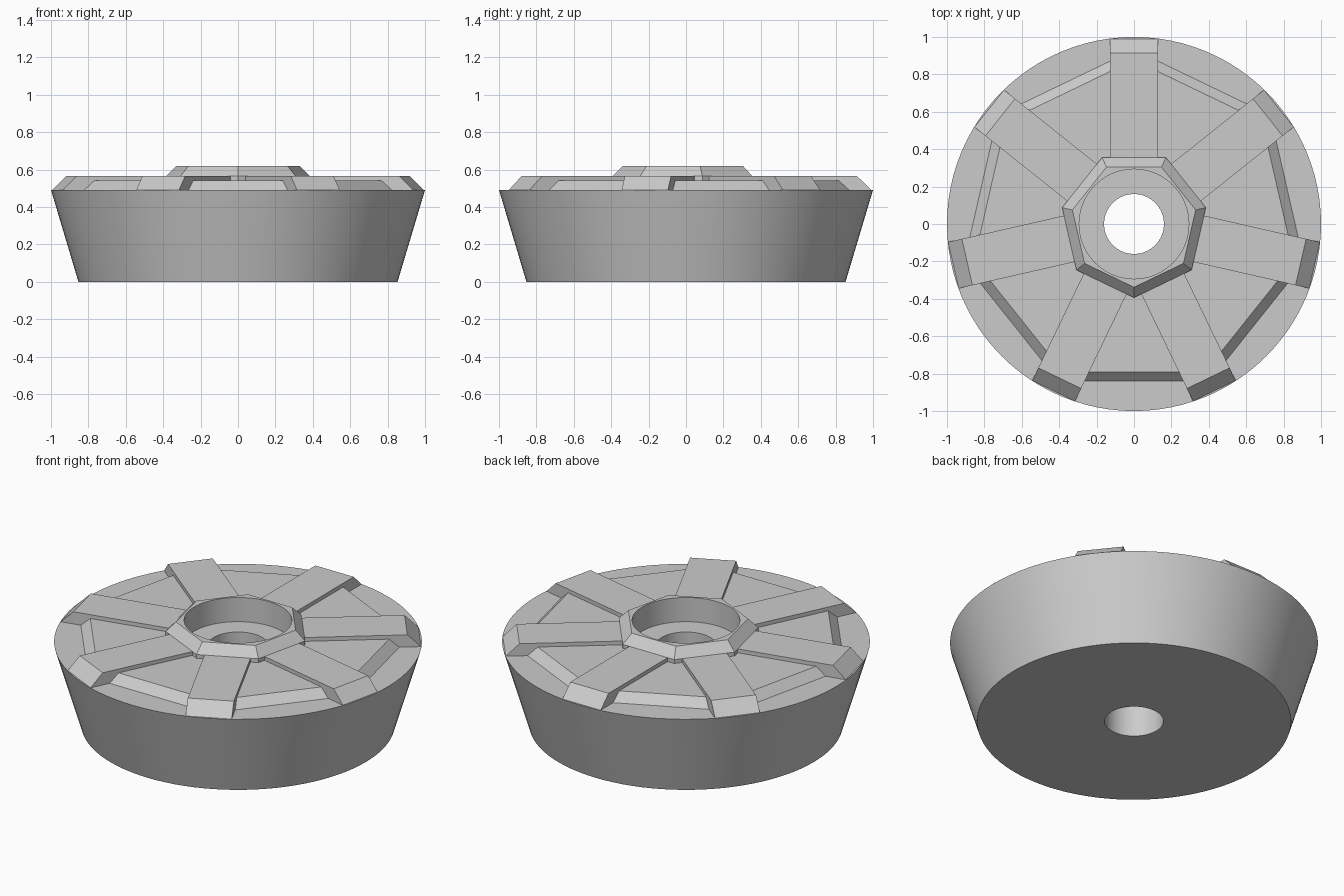
import bpy
import bmesh
from math import cos, sin, tan, pi, radians
from mathutils import Matrix, Vector

if "Cube" in bpy.data.objects:
    bpy.data.objects.remove(bpy.data.objects["Cube"], do_unlink=True)

COUNT = 7
SEGMENTS = 96
DECK, WEDGE_TOP, SPOKE_TOP, HUB_TOP = 0.492, 0.542, 0.565, 0.62
BORE, COUNTERBORE, POCKET_FLOOR = 0.16, 0.293, 0.475
SPOKE_HALF = 0.127

grey = bpy.data.materials.new("plain_grey")
grey.use_nodes = True
colour = (0.6, 0.6, 0.6, 1)
grey.diffuse_color = colour
grey.node_tree.nodes["Principled BSDF"].inputs["Base Color"].default_value = colour


def ring(radius, z, sides=SEGMENTS, start=0.0):
    """Regular polygon of points at one height."""
    angles = [start + 2 * pi * i / sides for i in range(sides)]
    return [Vector((radius * cos(a), radius * sin(a), z)) for a in angles]


def loft(name, rings, turn=0.0, closed=False):
    """Bridge rings of points; cap both ends or join the last to the first."""
    bm = bmesh.new()
    loops = [[bm.verts.new(p) for p in r] for r in rings]
    pairs = list(zip(loops, loops[1:]))
    if closed:
        pairs.append((loops[-1], loops[0]))
    else:
        bm.faces.new(loops[0])
        bm.faces.new(loops[-1])
    for a, b in pairs:
        for i in range(len(a)):
            j = (i + 1) % len(a)
            bm.faces.new((a[i], a[j], b[j], b[i]))
    bmesh.ops.recalc_face_normals(bm, faces=bm.faces)
    bm.transform(Matrix.Rotation(turn, 4, "Z"))
    mesh = bpy.data.meshes.new(name)
    bm.to_mesh(mesh)
    bm.free()
    obj = bpy.data.objects.new(name, mesh)
    bpy.context.collection.objects.link(obj)
    mesh.materials.append(grey)
    return obj


def smooth(obj):
    bpy.ops.object.select_all(action="DESELECT")
    obj.select_set(True)
    bpy.context.view_layer.objects.active = obj
    bpy.ops.object.shade_smooth_by_angle(angle=radians(30))


def trapezoid(inner, outer, inner_half, outer_half, z):
    """Four-sided outline pointing along +x."""
    return [Vector((inner, -inner_half, z)), Vector((outer, -outer_half, z)),
            Vector((outer, outer_half, z)), Vector((inner, inner_half, z))]


# Tapered round body with a stepped centre hole
profile = [(BORE, 0), (0.853, 0), (1.0, DECK), (COUNTERBORE, DECK),
           (COUNTERBORE, POCKET_FLOOR), (BORE, POCKET_FLOOR)]
smooth(loft("body", [ring(r, z) for r, z in profile], closed=True))

# Raised spokes with sloping ends, and lower wedges between them
half_step = pi / COUNT


def wedge_half(r):
    """Half width that just meets the neighbouring spokes."""
    return r * tan(half_step) - SPOKE_HALF / cos(half_step)


for k in range(COUNT):
    turn = pi / 2 + 2 * half_step * k
    loft(f"spoke_{k + 1}",
         [trapezoid(0.32, outer, SPOKE_HALF, SPOKE_HALF, z)
          for outer, z in ((0.99, DECK - 0.005), (0.99, DECK), (0.915, SPOKE_TOP))], turn)
    loft(f"wedge_{k + 1}",
         [trapezoid(0.34, outer, wedge_half(0.34), wedge_half(outer), z)
          for outer, z in ((0.84, DECK), (0.79, WEDGE_TOP))], turn + half_step)

# Seven-sided hub collar with a chamfered rim, bored through
hub = loft("hub_collar", [ring(r, z, COUNT, -pi / 2) for r, z in
                          ((0.394, DECK), (0.394, SPOKE_TOP), (0.338, HUB_TOP))])
cutter = loft("hub_cutter", [ring(COUNTERBORE, DECK - 0.2), ring(COUNTERBORE, HUB_TOP + 0.2)])
cutter.hide_render = True
cutter.hide_viewport = True
bore = hub.modifiers.new("bore", "BOOLEAN")
bore.operation = "DIFFERENCE"
bore.solver = "EXACT"
bore.object = cutter
bpy.context.view_layer.objects.active = hub
bpy.ops.object.modifier_apply(modifier=bore.name)
bpy.data.objects.remove(cutter, do_unlink=True)
smooth(hub)
